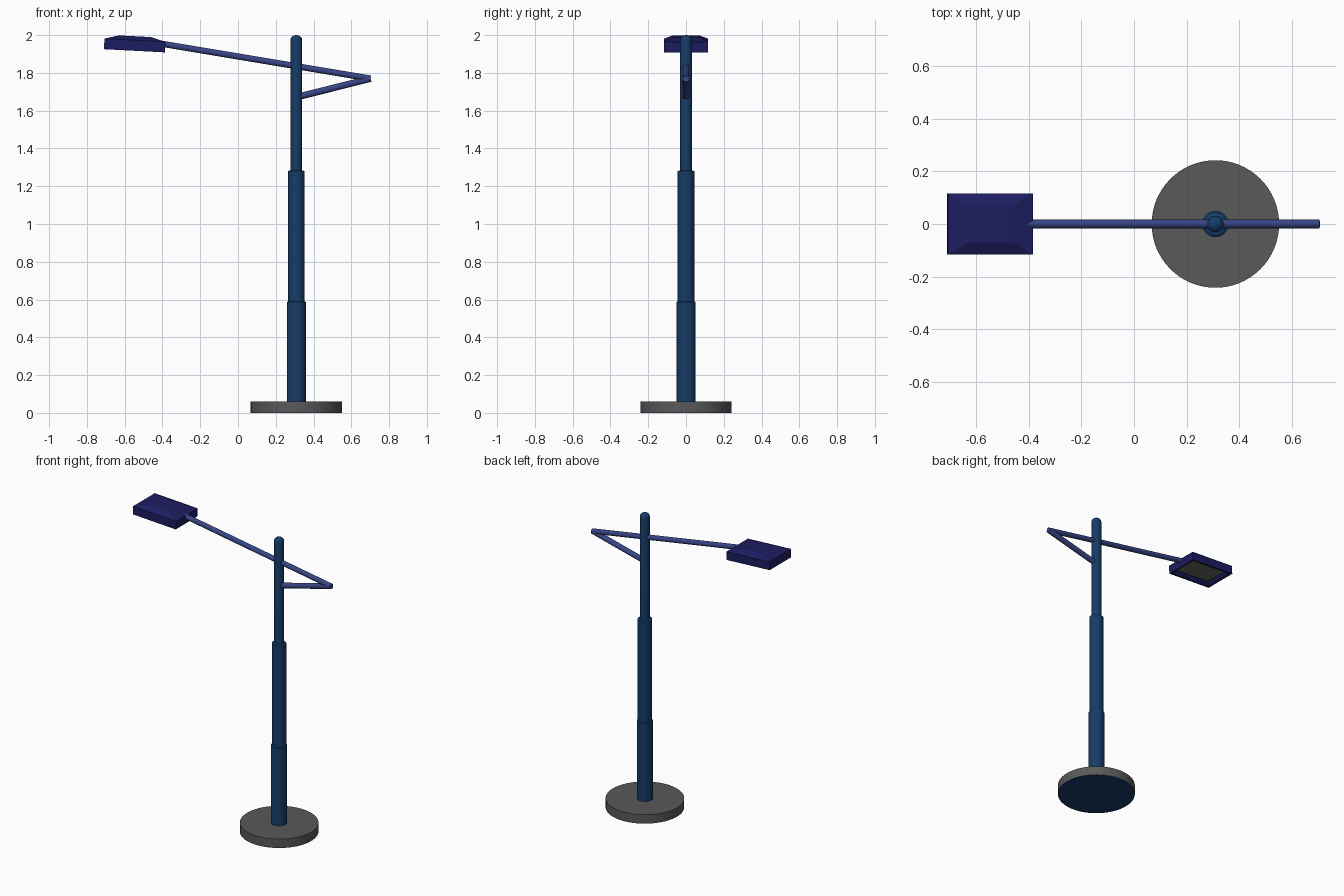
import bpy, bmesh, math
from mathutils import Vector, Matrix

if "Cube" in bpy.data.objects:
    bpy.data.objects.remove(bpy.data.objects["Cube"])

POLE_X = 0.309


def material(name, rgb):
    m = bpy.data.materials.new(name)
    m.diffuse_color = (*rgb, 1)
    m.use_nodes = True
    m.node_tree.nodes["Principled BSDF"].inputs["Base Color"].default_value = m.diffuse_color
    return m


navy = material("navy_paint", (0.008, 0.045, 0.14))
blue = material("arm_blue", (0.04, 0.06, 0.24))
indigo = material("head_indigo", (0.012, 0.012, 0.12))
dark_grey = material("dark_grey", (0.1, 0.1, 0.1))
panel_grey = material("panel_grey", (0.13, 0.13, 0.12))


def finish(name, bm, mats, smooth=True):
    bmesh.ops.recalc_face_normals(bm, faces=bm.faces)
    me = bpy.data.meshes.new(name)
    bm.to_mesh(me)
    bm.free()
    ob = bpy.data.objects.new(name, me)
    bpy.context.collection.objects.link(ob)
    for m in mats:
        me.materials.append(m)
    if smooth:
        bpy.context.view_layer.objects.active = ob
        ob.select_set(True)
        bpy.ops.object.shade_smooth_by_angle(angle=math.radians(35))
        ob.select_set(False)
    return ob


def lathe(name, profile, mats, steps=48):
    """Spin an (r, z) profile, starting and ending on the axis."""
    bm = bmesh.new()
    vs = [bm.verts.new((r, 0, z)) for r, z in profile]
    es = [bm.edges.new(p) for p in zip(vs, vs[1:])]
    bmesh.ops.spin(bm, geom=vs + es, cent=(0, 0, 0), axis=(0, 0, 1),
                   angle=math.tau, steps=steps)
    bmesh.ops.remove_doubles(bm, verts=bm.verts, dist=1e-5)
    ob = finish(name, bm, mats)
    ob.location.x = POLE_X
    return ob


def tube(name, a, b, radius, mat):
    a, b = Vector(a), Vector(b)
    d = b - a
    bm = bmesh.new()
    rot = d.to_track_quat('Z', 'Y').to_matrix().to_4x4()
    bmesh.ops.create_cone(bm, cap_ends=True, segments=32, radius1=radius,
                          radius2=radius, depth=d.length,
                          matrix=Matrix.Translation((a + b) / 2) @ rot)
    return finish(name, bm, [mat])


# Round foot, with a navy underside
base = lathe("base", [(0, 0), (0.242, 0), (0.242, 0.061), (0, 0.061)],
             [dark_grey, navy], 64)
for f in base.data.polygons:
    if f.normal.z < -0.9:
        f.material_index = 1

# Telescoping pole with a domed tip
dome = [(0.031 * math.cos(t), 1.974 + 0.026 * math.sin(t))
        for t in (i * math.pi / 16 for i in range(8))]
lathe("pole", [(0, 0.05), (0.05, 0.05), (0.05, 0.587), (0.044, 0.59),
               (0.044, 1.28), (0.031, 1.284)] + dome + [(0, 2.0)], [navy])

# Folded arm: long upper tube and short strut meeting at the elbow
tube("upper_arm", (0.702, 0, 1.770), (-0.42, 0, 1.957), 0.0165, blue)
tube("strut", (POLE_X, 0, 1.671), (0.702, 0, 1.770), 0.0175, blue)

# Lamp head: tilted box, chamfered roof, recessed light panel below
bm = bmesh.new()
bmesh.ops.create_cube(bm, size=1)
bmesh.ops.scale(bm, vec=(0.323, 0.231, 0.056), verts=bm.verts)
bm.normal_update()
top = max(bm.faces, key=lambda f: f.normal.z)
bottom = min(bm.faces, key=lambda f: f.normal.z)
bmesh.ops.inset_region(bm, faces=[top], thickness=0.0001, depth=0)
for v in top.verts:
    v.co.x *= 0.53
    v.co.y *= 0.62
    v.co.z += 0.021
bmesh.ops.inset_region(bm, faces=[bottom], thickness=0.018)
bmesh.ops.inset_region(bm, faces=[bottom], thickness=0.03, depth=-0.02)
bottom.material_index = 1
head = finish("lamp_head", bm, [indigo, panel_grey], smooth=False)
head.location = (-0.547, 0, 1.945)
head.rotation_euler.y = math.radians(3)
